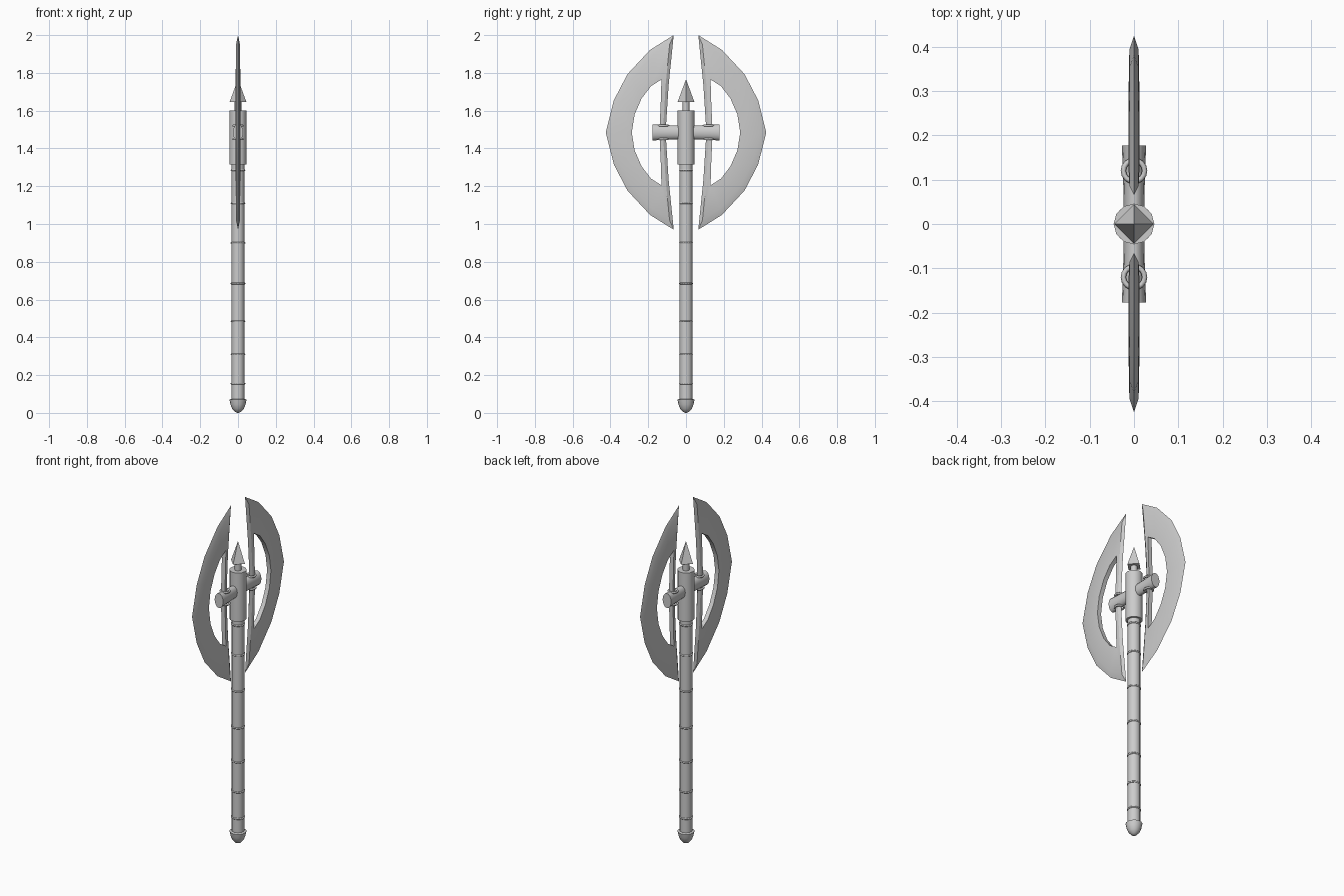
import bpy, bmesh, math
from mathutils import Matrix

if "Cube" in bpy.data.objects:
    bpy.data.objects.remove(bpy.data.objects["Cube"])

MID = 1.485  # height of the crossbar and blade centre


def finish(name, bm, angle=35):
    bmesh.ops.recalc_face_normals(bm, faces=bm.faces)
    me = bpy.data.meshes.new(name)
    bm.to_mesh(me)
    bm.free()
    ob = bpy.data.objects.new(name, me)
    bpy.context.collection.objects.link(ob)
    bpy.ops.object.select_all(action='DESELECT')
    ob.select_set(True)
    bpy.context.view_layer.objects.active = ob
    if angle:
        bpy.ops.object.shade_smooth_by_angle(angle=math.radians(angle))
    return ob


def lathe(name, profile, sides=12, matrix=None, angle=35):
    """Revolve (radius, z) points around z, capping both ends."""
    bm = bmesh.new()
    rings = []
    for r, z in profile:
        rings.append([bm.verts.new((r * math.cos(2 * math.pi * i / sides),
                                    r * math.sin(2 * math.pi * i / sides), z))
                      for i in range(sides)])
    for a, b in zip(rings, rings[1:]):
        for i in range(sides):
            j = (i + 1) % sides
            bm.faces.new((a[i], a[j], b[j], b[i]))
    bm.faces.new(rings[0][::-1])
    bm.faces.new(rings[-1])
    bmesh.ops.remove_doubles(bm, verts=bm.verts, dist=1e-5)
    if matrix:
        bm.transform(matrix)
    return finish(name, bm, angle)


def ring(name, loc, major, minor, squash=1.0):
    bpy.ops.mesh.primitive_torus_add(location=loc, major_radius=major, minor_radius=minor,
                                     major_segments=16, minor_segments=6)
    ob = bpy.context.object
    ob.name = name
    ob.scale.y = squash
    bpy.ops.object.shade_smooth()


# shaft, pommel, socket
lathe("shaft", [(0.034, 0.06), (0.034, 1.33)])
lathe("pommel", [(0.002, 0), (0.016, 0.005), (0.031, 0.022), (0.040, 0.045), (0.045, 0.070), (0.034, 0.074)], 16)
lathe("socket", [(0.046, 1.315), (0.046, 1.60)])

# grip rings along the shaft
for z in (0.155, 0.31, 0.485, 0.685, 0.90, 1.11, 1.285):
    ring("grip_ring", (0, 0, z), 0.0345, 0.005, 0.93)

# top spike: round neck and four-sided point
lathe("spike_neck", [(0.018, 1.59), (0.018, 1.66)])
lathe("spike_point", [(0.045, 1.645), (0.0, 1.765)][:1] + [(0.0005, 1.765)], 4, angle=0)

# oval crossbar, slightly waisted
lathe("crossbar", [(0.043, -0.177), (0.039, -0.12), (0.037, -0.06),
                   (0.037, 0.06), (0.039, 0.12), (0.043, 0.177)], 16,
      Matrix.Translation((0, 0, MID)) @ Matrix.Diagonal((0.64, 1, 1, 1))
      @ Matrix.Rotation(math.pi / 2, 4, 'X'))


def loop(arc, back):
    """Upper-half (y, dz) points mirrored about the mid height into a closed loop."""
    low = [(y, -z) for y, z in arc[-2::-1]]
    return arc + low + [(y, -z) for y, z in back[:-1]] + back[::-1]


# blade loops: sharp outline, bevel line, hole
outline = loop([(0.065, 0.515), (0.19, 0.437), (0.31, 0.308), (0.382, 0.17), (0.425, 0)],
               [(0.092, 0.25), (0.108, 0)])
bevel = loop([(0.087, 0.465), (0.182, 0.402), (0.285, 0.285), (0.352, 0.158), (0.393, 0)],
             [(0.108, 0.25), (0.122, 0)])
hole = loop([(0.13, 0.28), (0.185, 0.245), (0.235, 0.18), (0.272, 0.095), (0.287, 0)],
            [(0.134, 0.15), (0.141, 0)])


def blade(name, side):
    bm = bmesh.new()

    def add(pts, x):
        return [bm.verts.new((x, side * y, MID + z)) for y, z in pts]

    def bridge(a, b):
        for i in range(len(a)):
            j = (i + 1) % len(a)
            bm.faces.new((a[i], a[j], b[j], b[i]))

    edge = add(outline, 0)
    rims = []
    for s in (-1, 1):
        mid, inner = add(bevel, 0.0105 * s), add(hole, 0.0125 * s)
        bridge(edge, mid)
        bridge(mid, inner)
        rims.append(inner)
    bridge(*rims)
    finish(name, bm, 20)


for side, label in ((1, "right"), (-1, "left")):
    blade(label + "_blade", side)
    # collars where the blade bar passes through the crossbar
    for dz in (-0.036, 0.036):
        ring(label + "_collar", (0, side * 0.12, MID + dz), 0.024, 0.006)
